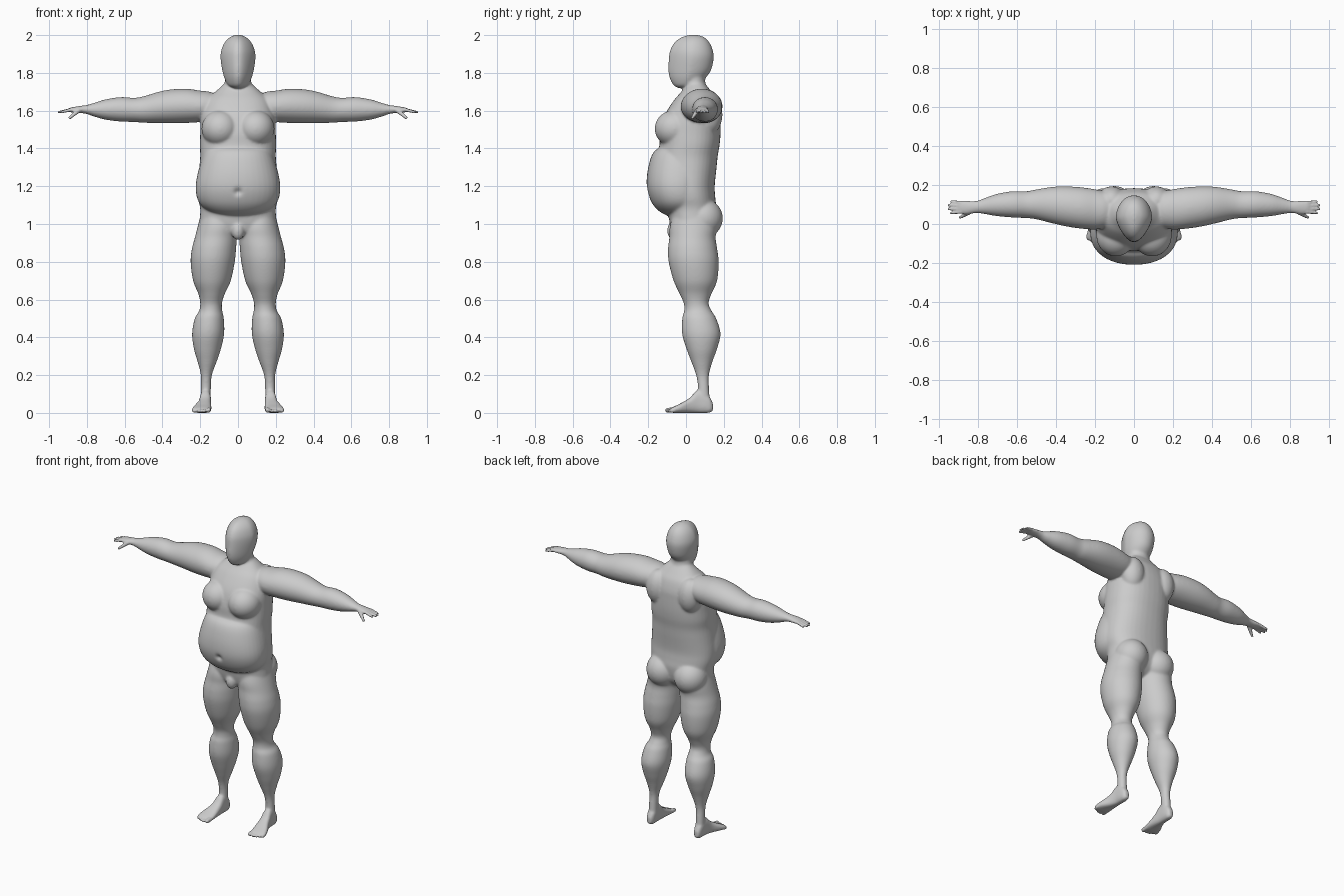
import bpy, bmesh, math
from mathutils import Vector, Matrix

bm = bmesh.new()


def spline(rows, steps=6):
    """Catmull-Rom through rows of numbers."""
    out = []
    for i in range(len(rows) - 1):
        p0, p1 = rows[max(i - 1, 0)], rows[i]
        p2, p3 = rows[i + 1], rows[min(i + 2, len(rows) - 1)]
        for s in range(steps):
            t = s / steps
            out.append([0.5 * (2 * b + (c - a) * t + (2 * a - 5 * b + 4 * c - d) * t * t
                               + (3 * b - a - 3 * c + d) * t ** 3)
                        for a, b, c, d in zip(p0, p1, p2, p3)])
    out.append(list(rows[-1]))
    return out


def loft(axis, rows, side=1, power=2.0, egg=0.0, n=40):
    """Closed tube; each row is (position, low1, high1, low2, high2)."""
    rings = []
    for t, a0, a1, b0, b1 in spline(rows):
        ring = []
        for k in range(n):
            an = 2 * math.pi * k / n
            c, s = math.cos(an), math.sin(an)
            u = math.copysign(abs(c) ** (2 / power), c) * (1 - egg * max(0, -s))
            v = math.copysign(abs(s) ** (2 / power), s)
            a = (a0 + a1) / 2 + u * (a1 - a0) / 2
            b = (b0 + b1) / 2 + v * (b1 - b0) / 2
            x, y, z = {'x': (t, a, b), 'y': (a, t, b), 'z': (a, b, t)}[axis]
            ring.append(bm.verts.new((side * x, y, z)))
        rings.append(ring)
    for r, q in zip(rings, rings[1:]):
        for k in range(n):
            j = (k + 1) % n
            bm.faces.new((r[k], r[j], q[j], q[k]))
    bm.faces.new(rings[0])
    bm.faces.new(rings[-1])


def sym(rows, **kw):
    """Upright loft centred on x = 0; each row is (z, half width, y front, y back)."""
    loft('z', [(z, -r, r, f, b) for z, r, f, b in rows], **kw)


def blob(c, r):
    m = Matrix.Translation(c) @ Matrix.Diagonal((*r, 1))
    bmesh.ops.create_uvsphere(bm, u_segments=32, v_segments=20, radius=1, matrix=m)


def finger(p, q, r0, r1, side):
    p, q = (Vector((side * v[0], v[1], v[2])) for v in (p, q))
    d = q - p
    m = Matrix.Translation((p + q) / 2) @ d.to_track_quat('Z', 'Y').to_matrix().to_4x4()
    bmesh.ops.create_cone(bm, cap_ends=True, segments=16, radius1=r0, radius2=r1,
                          depth=d.length, matrix=m)
    blob(p, (r0,) * 3)
    blob(q, (r1,) * 3)


# head and neck
sym([(2.002, .012, .02, .06), (1.988, .045, -.025, .098), (1.96, .072, -.062, .125),
     (1.92, .089, -.084, .142), (1.88, .093, -.091, .147), (1.82, .085, -.094, .135),
     (1.78, .075, -.089, .11), (1.75, .062, -.077, .08), (1.732, .047, -.064, .04),
     (1.72, .02, -.045, .0)], egg=.3)
sym([(1.64, .12, -.03, .14), (1.69, .098, -.015, .122), (1.73, .077, -.012, .108),
     (1.77, .068, -.008, .1), (1.86, .065, .0, .1)])

# torso
sym([(1.745, .07, .01, .1), (1.70, .12, -.025, .135), (1.66, .165, -.06, .162),
     (1.6, .188, -.1, .18), (1.55, .198, -.122, .183), (1.48, .2, -.138, .183),
     (1.42, .202, -.14, .178), (1.36, .2, -.15, .168), (1.3, .205, -.15, .162),
     (1.2, .215, -.14, .152), (1.14, .213, -.125, .155), (1.08, .2, -.1, .16),
     (1.0, .2, -.085, .145), (.955, .16, -.07, .11), (.93, .08, -.04, .07)], power=2.3)
# overhanging belly
sym([(1.42, .13, -.1, .08), (1.385, .172, -.168, .1), (1.3, .205, -.2, .12),
     (1.2, .224, -.208, .12), (1.12, .21, -.185, .11), (1.07, .16, -.145, .08),
     (1.04, .08, -.09, .04)], power=2.2)
blob((0, -.065, .965), (.035, .035, .05))

for s in (1, -1):
    # chest, shoulder blade and buttock
    blob((s * .093, -.06, 1.505), (.1, .106, .098))
    blob((s * .115, .12, 1.58), (.075, .073, .11))
    blob((s * .1, .09, 1.03), (.102, .105, .105))
    # leg
    loft('z', [(1.12, .04, .18, -.04, .13), (1.0, .004, .21, -.083, .165),
               (.93, .006, .228, -.088, .157), (.87, .01, .244, -.095, .165),
               (.8, .017, .251, -.092, .173), (.7, .038, .238, -.066, .165),
               (.63, .07, .21, -.034, .135), (.58, .085, .2, -.012, .12),
               (.54, .083, .206, -.01, .136), (.5, .075, .229, -.02, .16),
               (.42, .073, .243, -.021, .183), (.34, .09, .234, .002, .165),
               (.27, .113, .214, .028, .14), (.2, .138, .197, .053, .122),
               (.13, .143, .197, .063, .122), (.05, .144, .198, .06, .128)], side=s)
    # foot and toes
    loft('y', [(.142, .158, .185, .012, .05), (.125, .148, .195, .002, .085),
               (.1, .144, .199, 0, .11), (.06, .143, .202, 0, .12), (.02, .142, .212, 0, .08),
               (-.03, .141, .235, 0, .05), (-.065, .143, .244, 0, .033),
               (-.082, .15, .238, .003, .024)], side=s, power=2.6)
    for x, tip, r in ((.156, -.098, .014), (.18, -.1, .01), (.199, -.095, .01),
                      (.217, -.086, .0095), (.234, -.076, .009)):
        finger((x, -.06, r + .003), (x, tip, r), r, r * .9, s)
    # arm, running on into the palm
    loft('x', [(.1, .0, .15, 1.58, 1.68), (.15, -.02, .165, 1.55, 1.7),
               (.2, -.028, .178, 1.54, 1.706), (.27, -.024, .188, 1.535, 1.716),
               (.35, -.012, .193, 1.533, 1.713), (.42, .004, .19, 1.534, 1.7),
               (.5, .024, .177, 1.536, 1.676), (.55, .03, .168, 1.54, 1.668),
               (.62, .033, .168, 1.542, 1.672), (.7, .04, .155, 1.552, 1.66),
               (.76, .05, .135, 1.568, 1.642), (.8, .056, .12, 1.582, 1.63),
               (.83, .054, .117, 1.587, 1.626), (.86, .05, .119, 1.589, 1.621),
               (.89, .053, .119, 1.592, 1.615), (.9, .06, .114, 1.596, 1.61)], side=s)
    for y0, x1, y1 in ((.062, .937, .056), (.078, .95, .077), (.094, .949, .097),
                       (.109, .935, .116)):
        finger((.885, y0, 1.605), (x1, y1, 1.592), .0095, .007, s)
    finger((.845, .06, 1.6), (.89, .034, 1.563), .013, .008, s)

mesh = bpy.data.meshes.new("body")
bmesh.ops.recalc_face_normals(bm, faces=bm.faces)
bm.to_mesh(mesh)
bm.free()
body = bpy.data.objects.new("body", mesh)
bpy.context.collection.objects.link(body)
bpy.context.view_layer.objects.active = body
body.select_set(True)

# fuse all parts into one skin
fuse = body.modifiers.new("fuse", 'REMESH')
fuse.mode = 'VOXEL'
fuse.voxel_size = .0055
fuse.use_smooth_shade = True
bpy.ops.object.modifier_apply(modifier=fuse.name)

# navel dimple, and a soften mask that spares hands and feet
soft = body.vertex_groups.new(name="soften")
for v in body.data.vertices:
    x, y, z = v.co
    if y < -.1:
        v.co.y += .02 * math.exp(-(x * x + (z - 1.17) ** 2) / .00025)
    w = min((.84 - abs(x)) / .08, (z - .06) / .08, 1)
    if w > 0:
        soft.add([v.index], w, 'REPLACE')
for name, count, group in (("soften_body", 18, "soften"), ("polish", 2, "")):
    m = body.modifiers.new(name, 'SMOOTH')
    m.factor = .5
    m.iterations = count
    m.vertex_group = group
bpy.ops.object.shade_smooth()
